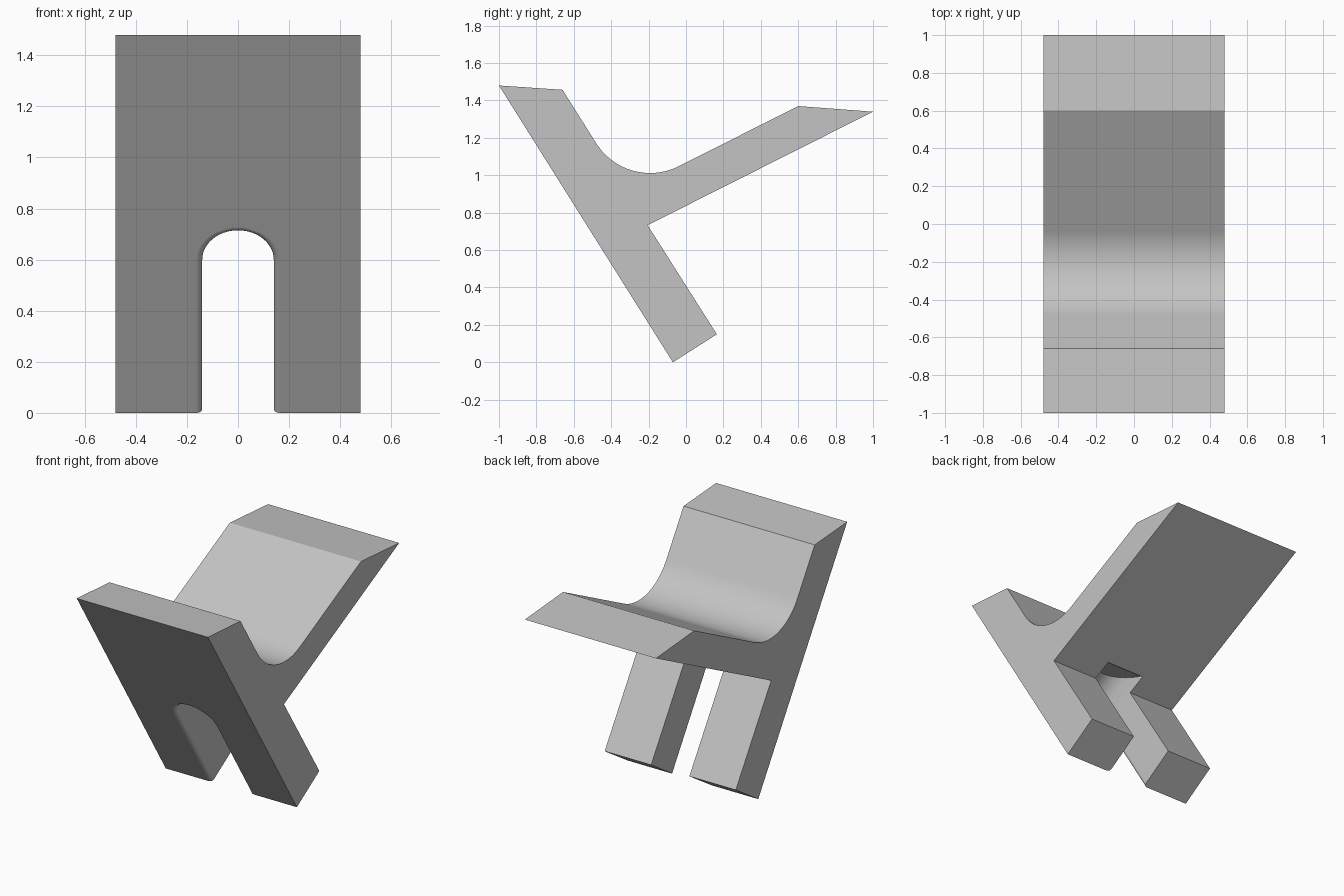
import bpy, bmesh
from math import sin, cos, pi, radians, sqrt
from mathutils import Vector

old = bpy.data.objects.get("Cube")
if old:
    bpy.data.objects.remove(old, do_unlink=True)

HALF_WIDTH = 0.48
FOOT = Vector((0, -0.07, 0))               # front bottom edge of the leg
UP = Vector((0, -0.93, 1.48)).normalized()  # along the leaning back
DEEP = Vector((0, UP.z, -UP.y))             # through the board thickness


def make_object(name, bm):
    bmesh.ops.recalc_face_normals(bm, faces=bm.faces)
    mesh = bpy.data.meshes.new(name)
    bm.to_mesh(mesh)
    bm.free()
    obj = bpy.data.objects.new(name, mesh)
    bpy.context.collection.objects.link(obj)
    return obj


# Single grey material
grey = bpy.data.materials.new("plain grey")
grey.use_nodes = True
grey.diffuse_color = (0.55, 0.55, 0.55, 1)
grey.node_tree.nodes["Principled BSDF"].inputs["Base Color"].default_value = grey.diffuse_color

# Chair body: side profile with a rounded hollow between back and seat
RADIUS, CENTRE = 0.34, (-0.192, 1.352)
START, END, STEPS = radians(212.1), radians(296.7), 20
profile = [(-0.07, 0), (-1, 1.48), (-0.66, 1.457)]
for i in range(STEPS + 1):
    a = START + (END - START) * i / STEPS
    profile.append((CENTRE[0] + RADIUS * cos(a), CENTRE[1] + RADIUS * sin(a)))
profile += [(0.6, 1.37), (1, 1.34), (-0.205, 0.733), (0.165, 0.15)]

bm = bmesh.new()
side = bm.faces.new([bm.verts.new((-HALF_WIDTH, y, z)) for y, z in profile])
grown = bmesh.ops.extrude_face_region(bm, geom=[side])
moved = [v for v in grown["geom"] if isinstance(v, bmesh.types.BMVert)]
bmesh.ops.translate(bm, verts=moved, vec=(2 * HALF_WIDTH, 0, 0))
chair = make_object("chair_body", bm)
chair.data.materials.append(grey)

# Arched slot cutter: flared at the front for a rounded rim, sloped at its inner end
SLOT, SPRING, RIM, REACH = 0.14, 0.693, 0.025, 0.41


def arch(offset):
    """Outline of the slot as pairs of sideways and upward positions."""
    r = SLOT + offset
    curve = [(r * cos(pi * i / 24), SPRING + r * sin(pi * i / 24)) for i in range(25)]
    return [(r, -0.2)] + curve + [(-r, -0.2)]


bm = bmesh.new()


def ring(offset, depth):
    return [bm.verts.new(FOOT + Vector((x, 0, 0)) + UP * s + DEEP * depth(s))
            for x, s in arch(offset)]


rings = [ring(RIM, lambda s: -0.1)]
for k in range(6):
    d = RIM * (1 - cos(pi / 2 * k / 5))
    spread = RIM * (1 - sin(pi / 2 * k / 5))
    rings.append(ring(spread, lambda s: d))
rings.append(ring(0, lambda s: REACH - max(0, s - SPRING)))
for a, b in zip(rings, rings[1:]):
    for i in range(len(a)):
        j = (i + 1) % len(a)
        bm.faces.new((a[i], a[j], b[j], b[i]))
bm.faces.new(rings[0])
# Inner end: straight lower wall and sloped arched cap
last = rings[-1]
bm.faces.new((last[0], last[1], last[-2], last[-1]))
bm.faces.new(last[1:-1])
cutter = make_object("slot_cutter", bm)
cutter.data.materials.append(grey)
cutter.hide_render = True

# Cut the slot, then shade smooth with crisp corners
cut = chair.modifiers.new("slot", "BOOLEAN")
cut.operation = "DIFFERENCE"
cut.solver = "EXACT"
cut.object = cutter
bpy.ops.object.select_all(action="DESELECT")
bpy.context.view_layer.objects.active = chair
chair.select_set(True)
bpy.ops.object.modifier_apply(modifier=cut.name)
bpy.data.objects.remove(cutter, do_unlink=True)
bpy.ops.object.shade_smooth_by_angle(angle=radians(30))
weighted = chair.modifiers.new("flat_faces", "WEIGHTED_NORMAL")
weighted.keep_sharp = True
